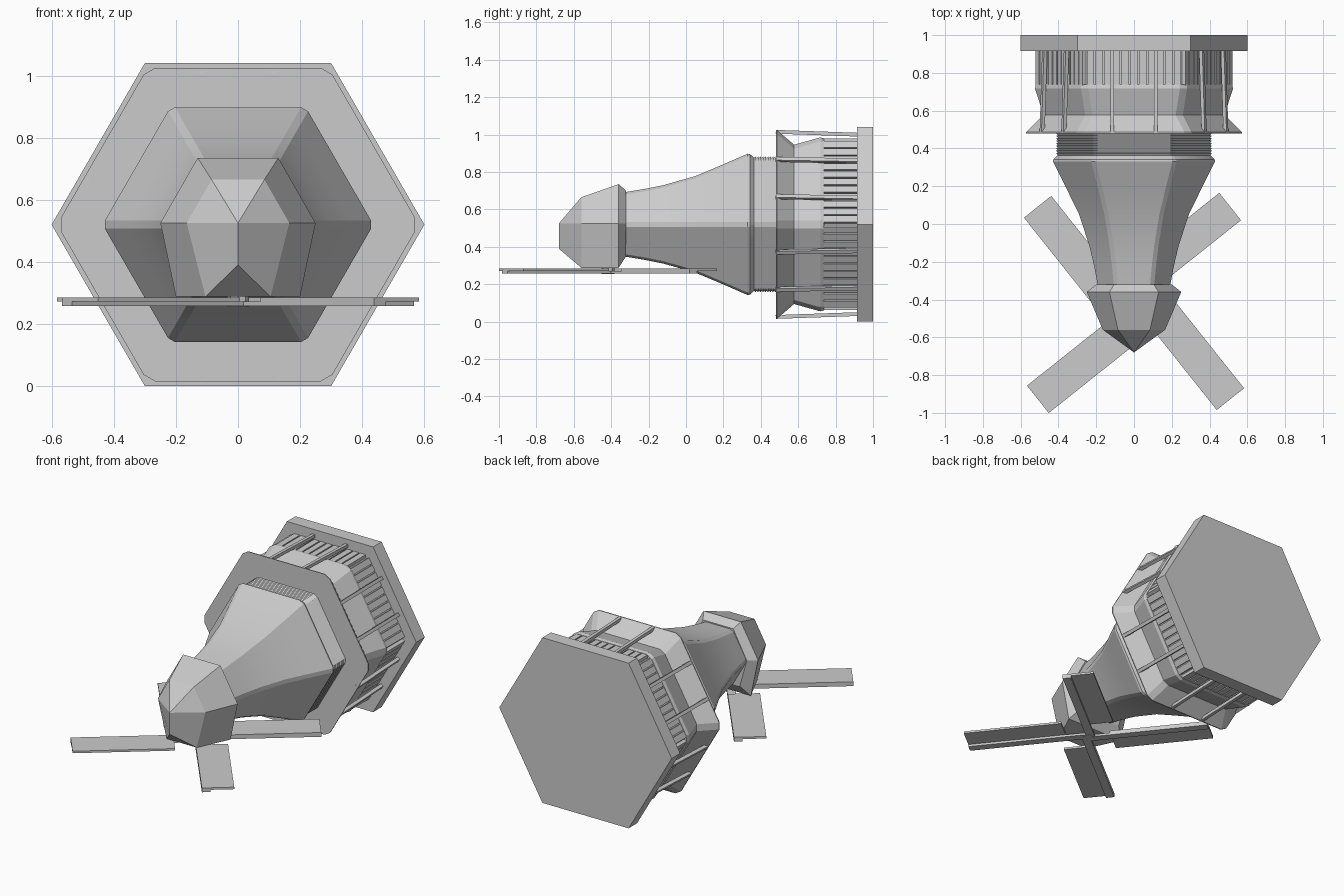
import bpy, bmesh, math
from mathutils import Matrix, Vector

if "Cube" in bpy.data.objects:
    bpy.data.objects.remove(bpy.data.objects["Cube"])

CZ = 0.52            # height of the tower axis
COS30 = math.cos(math.pi / 6)

grey = bpy.data.materials.new("plain_grey")
grey.use_nodes = True
colour = (0.6, 0.6, 0.6, 1)
grey.diffuse_color = colour
grey.node_tree.nodes["Principled BSDF"].inputs["Base Color"].default_value = colour


def finish(name, bm, smooth=False):
    bmesh.ops.recalc_face_normals(bm, faces=bm.faces)
    mesh = bpy.data.meshes.new(name)
    bm.to_mesh(mesh)
    bm.free()
    mesh.materials.append(grey)
    ob = bpy.data.objects.new(name, mesh)
    bpy.context.collection.objects.link(ob)
    if smooth:
        bpy.ops.object.select_all(action='DESELECT')
        bpy.context.view_layer.objects.active = ob
        ob.select_set(True)
        bpy.ops.object.shade_smooth_by_angle(angle=math.radians(25))
    return ob


def hexagon(apothem, cut):
    """Hexagon in x and z, with each corner cut back along its edges."""
    r = apothem / COS30
    corners = [Vector((r * math.cos(k * math.pi / 3), r * math.sin(k * math.pi / 3)))
               for k in range(6)]
    if not cut:
        return [(c.x, c.y + CZ) for c in corners]
    points = []
    for k, c in enumerate(corners):
        for other in (corners[k - 1], corners[(k + 1) % 6]):
            p = c + (other - c).normalized() * cut
            points.append((p.x, p.y + CZ))
    return points


def loft(bm, sections, cap_start=True, cap_end=True):
    """Skin a list of (y, outline) sections."""
    rings = [[bm.verts.new((x, y, z)) for x, z in outline] for y, outline in sections]
    n = len(rings[0])
    for a, b in zip(rings, rings[1:]):
        for i in range(n):
            bm.faces.new((a[i], a[(i + 1) % n], b[(i + 1) % n], b[i]))
    if cap_start:
        bm.faces.new(rings[0])
    if cap_end:
        bm.faces.new(rings[-1])
    return rings


def hex_part(name, profile, cut, smooth=False):
    bm = bmesh.new()
    loft(bm, [(y, hexagon(a, cut)) for y, a in profile])
    return finish(name, bm, smooth)


def box(bm, lo, hi, matrix=Matrix()):
    lo, hi = Vector(lo), Vector(hi)
    size = Matrix.Diagonal((*(hi - lo), 1))
    bmesh.ops.create_cube(bm, size=1, matrix=matrix @ Matrix.Translation((lo + hi) / 2) @ size)


def side_frame(k):
    """Frame for wall k: local x along the wall, local z outwards."""
    return Matrix.Translation((0, 0, CZ)) @ Matrix.Rotation(k * math.pi / 3, 4, 'Y')


# Base slab
hex_part("base_slab", [(0.915, CZ), (1.0, CZ)], 0)

# Lower wall with upright planks
hex_part("lower_wall", [(0.70, 0.445), (0.92, 0.445)], 0.02)
bm = bmesh.new()
for k in range(6):
    for i in range(-5, 6):
        x = i * 0.046
        box(bm, (x - 0.019, 0.73, 0.43), (x + 0.019, 0.918, 0.458), side_frame(k))
finish("wall_planks", bm)

# Flared skirt and gallery deck
hex_part("skirt", [(0.55, 0.425), (0.575, 0.425), (0.718, 0.465), (0.738, 0.46),
                   (0.74, 0.44)], 0.025)
hex_part("gallery_deck", [(0.48, 0.505), (0.486, 0.505), (0.58, 0.424)], 0.025)

# Gallery struts, two on each side
bm = bmesh.new()
tilt = Matrix.Rotation(-0.035, 4, 'X')
for k in range(6):
    for x in (-0.115, 0.115):
        frame = side_frame(k) @ Matrix.Translation((x, 0.48, 0.495)) @ tilt
        box(bm, (-0.01, 0, -0.01), (0.01, 0.44, 0.01), frame)
finish("gallery_struts", bm)

# Clapboard band below the tower
boards = []
for i in range(9):
    y = 0.362 + i * 0.0133
    boards += [(y, 0.355), (y + 0.0125, 0.363)]
hex_part("clapboard_band", boards, 0.015)

# Tapering tower
hex_part("tower", [(-0.34, 0.17), (-0.23, 0.188), (-0.12, 0.21), (0.05, 0.258),
                   (0.19, 0.317), (0.33, 0.378), (0.342, 0.376), (0.365, 0.355)], 0.015, True)


# Cap with a pointed front
def cap_outline(side, top, top_z, low, low_z):
    half = [(low, low_z), (side, CZ + 0.005), (top, top_z)]
    return half + [(-x, z) for x, z in reversed(half)]


bm = bmesh.new()
rings = loft(bm, [(-0.32, cap_outline(0.2, 0.105, 0.7, 0.15, 0.35)),
                  (-0.36, cap_outline(0.25, 0.13, 0.735, 0.2, 0.288)),
                  (-0.56, cap_outline(0.165, 0.085, 0.665, 0.105, 0.288))], cap_end=False)
peak = bm.verts.new((0, -0.68, 0.525))
chin = bm.verts.new((0, -0.68, 0.39))
low_l, side_l, top_l, top_r, side_r, low_r = rings[-1]
for face in ((top_l, top_r, peak), (side_l, top_l, peak), (top_r, side_r, peak),
             (low_l, side_l, peak, chin), (side_r, low_r, chin, peak), (low_r, low_l, chin)):
    bm.faces.new(face)
finish("cap", bm)

# Four sails, each a spar with a board on one side
hub = Matrix.Translation((0, -0.418, 0))
for name, lo, hi in (("sail_boards", (0.13, -0.01, 0.272), (0.716, 0.175, 0.285)),
                     ("sail_spars", (0, -0.01, 0.258), (0.716, 0.04, 0.272))):
    bm = bmesh.new()
    for k in range(4):
        box(bm, lo, hi, hub @ Matrix.Rotation(math.radians(38.5 + 90 * k), 4, 'Z'))
    finish(name, bm)

bm = bmesh.new()
bmesh.ops.create_cone(bm, cap_ends=True, segments=8, radius1=0.035, radius2=0.035, depth=0.05,
                      matrix=hub @ Matrix.Translation((0, 0, 0.281)))
finish("sail_hub", bm)
